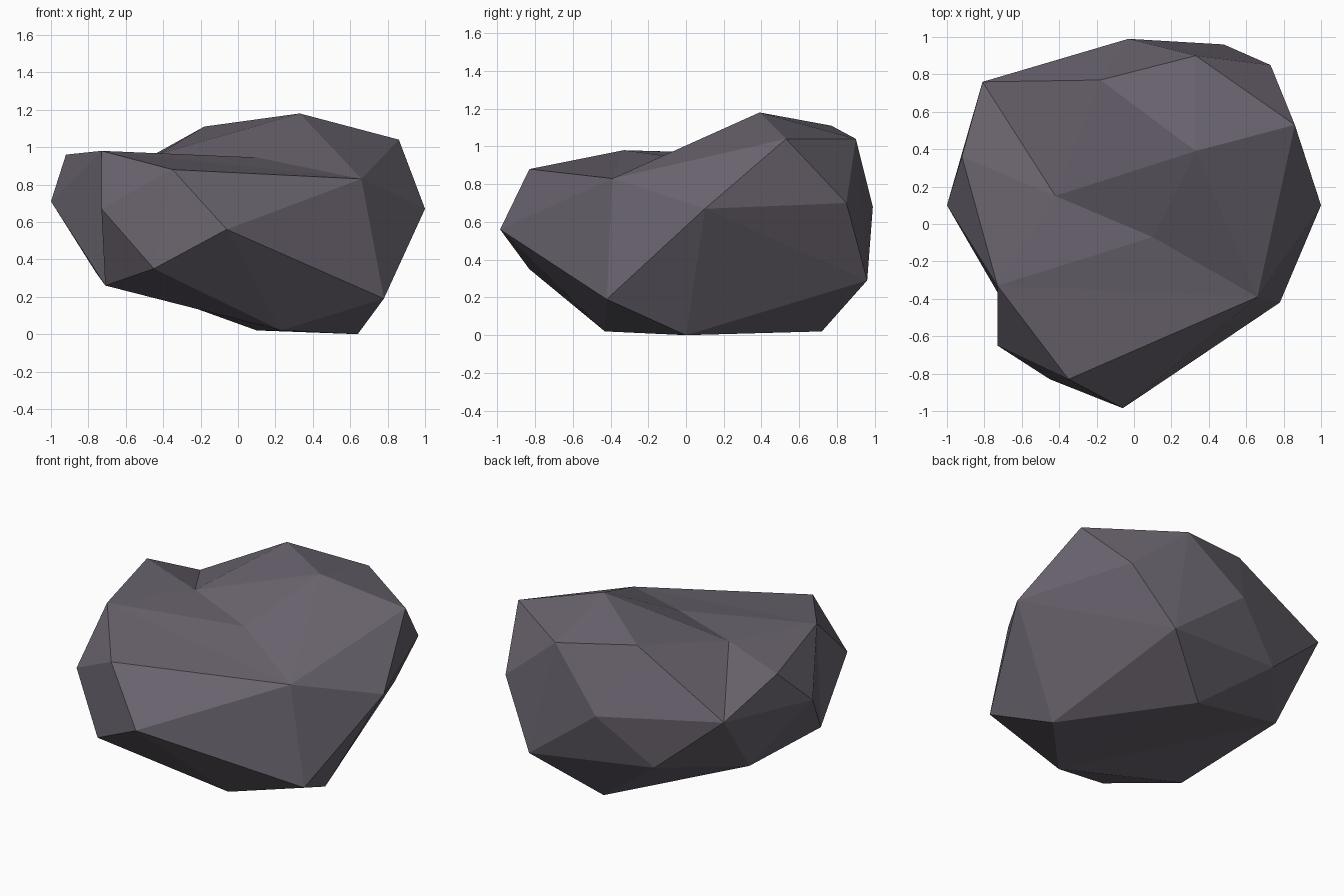
import bpy, bmesh

if "Cube" in bpy.data.objects:
    bpy.data.objects.remove(bpy.data.objects["Cube"])

# Corner points of the boulder, grouped by height
POINTS = {
    # crown
    "peak": (0.33, 0.39, 1.18), "crown_r": (0.86, 0.53, 1.04),
    "crown_b": (0.33, 0.90, 1.04), "crown_bl": (-0.18, 0.77, 1.11),
    "rim_l": (-0.92, 0.36, 0.96), "rim_fl": (-0.73, -0.33, 0.98),
    "rim_f": (-0.35, -0.83, 0.88), "rim_fr": (0.66, -0.39, 0.83),
    # waist
    "waist_r": (1.0, 0.10, 0.67), "waist_f": (-0.06, -0.985, 0.56),
    "waist_fl": (-0.73, -0.65, 0.67), "waist_l": (-1.0, 0.10, 0.71),
    "waist_bl": (-0.81, 0.76, 0.76), "waist_b": (-0.03, 0.99, 0.68),
    "waist_br": (0.73, 0.85, 0.70),
    # lower sides
    "low_r": (0.78, -0.42, 0.19), "low_f": (-0.45, -0.83, 0.35),
    "low_fl": (-0.71, -0.40, 0.26), "low_l": (-0.76, 0.42, 0.33),
    "low_b": (-0.37, 0.86, 0.38), "low_br": (0.48, 0.96, 0.29),
    # foot
    "foot_r": (0.64, 0.0, 0.0), "foot_f": (0.23, -0.43, 0.02),
    "foot_b": (0.10, 0.72, 0.02),
}
# Points of the hollow on top
HOLLOW = {"dip": (-0.42, 0.15, 0.965), "ridge": (0.10, -0.07, 0.945)}

bm = bmesh.new()
v = {name: bm.verts.new(co) for name, co in POINTS.items()}
bmesh.ops.convex_hull(bm, input=list(bm.verts))
v.update({name: bm.verts.new(co) for name, co in HOLLOW.items()})


def recut(outline, triangles):
    """Remove the hull patch inside an outline and refill it with new facets."""
    patch = {v[n] for n in outline.split()}
    old = [f for f in bm.faces if set(f.verts) <= patch]
    bmesh.ops.delete(bm, geom=old, context='FACES_KEEP_BOUNDARY')
    for tri in triangles:
        bm.faces.new([v[n] for n in tri.split()])


# hollow across the top
recut("peak crown_bl waist_bl rim_l rim_fl rim_f rim_fr",
      ["peak crown_bl dip", "crown_bl waist_bl dip", "waist_bl rim_l dip",
       "rim_l rim_fl dip", "rim_fl ridge dip", "ridge peak dip",
       "rim_fr peak ridge", "rim_fl rim_fr ridge", "rim_fl rim_f rim_fr"])
# crease on the left
recut("waist_fl rim_fl waist_l low_fl",
      ["waist_fl rim_fl low_fl", "rim_fl waist_l low_fl"])
# crease underneath
recut("foot_f foot_b low_fl low_l",
      ["low_fl low_l foot_f", "low_l foot_b foot_f"])

# drop stray edges left by the recuts, then face everything outward
bmesh.ops.delete(bm, geom=[e for e in bm.edges if not e.link_faces], context='EDGES')
bmesh.ops.recalc_face_normals(bm, faces=list(bm.faces))

mesh = bpy.data.meshes.new("boulder")
bm.to_mesh(mesh)
bm.free()

stone = bpy.data.materials.new("grey_stone")
stone.diffuse_color = (0.145, 0.128, 0.158, 1.0)
stone.use_nodes = True
stone.node_tree.nodes["Principled BSDF"].inputs["Base Color"].default_value = stone.diffuse_color
mesh.materials.append(stone)
boulder = bpy.data.objects.new("boulder", mesh)
bpy.context.collection.objects.link(boulder)
